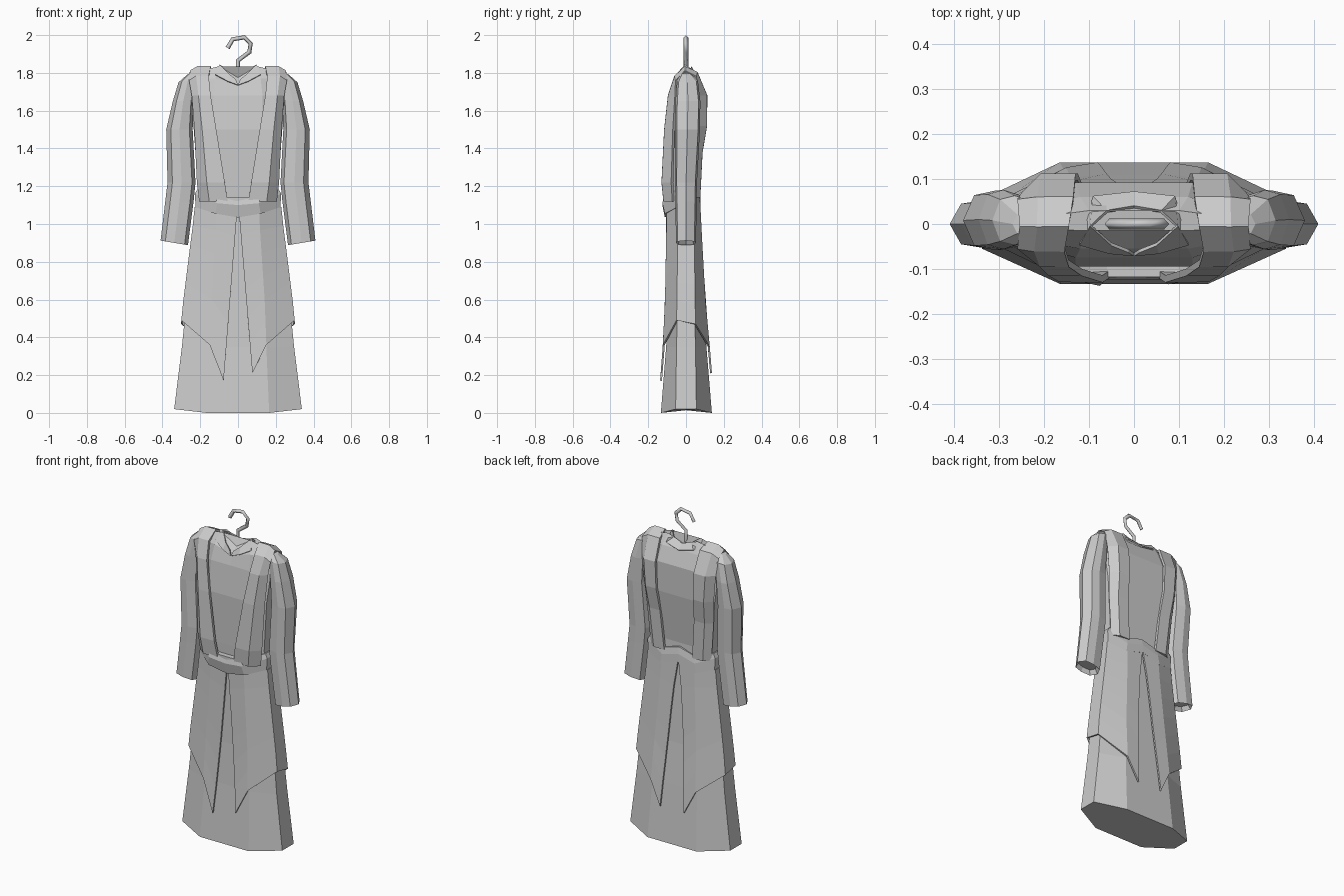
import bpy, bmesh

if "Cube" in bpy.data.objects:
    bpy.data.objects.remove(bpy.data.objects["Cube"])

# robe sections: z, half width, half flat front, front y, back y, half side depth
SECT = [(0.0, .338, .165, -.133, .137, .055), (.35, .297, .15, -.105, .108, .05),
        (.6, .272, .14, -.093, .085, .045), (1.05, .215, .11, -.085, .06, .04),
        (1.2, .205, .11, -.09, .055, .04), (1.5, .225, .13, -.095, .09, .045),
        (1.68, .25, .13, -.075, .092, .04), (1.77, .26, .12, -.055, .06, .03)]


def sect(z):
    for a, b in zip(SECT, SECT[1:]):
        if z <= b[0]:
            t = (z - a[0]) / (b[0] - a[0])
            return [p + (q - p) * t for p, q in zip(a, b)][1:]
    return SECT[-1][1:]


def grid(name, rows, closed=False, caps=False, thick=0):
    """Skin a list of point rows, optionally as a closed tube with end caps."""
    bm = bmesh.new()
    vr = [[bm.verts.new(p) for p in r] for r in rows]
    n = len(rows[0])
    for a, b in zip(vr, vr[1:]):
        for i in range(n if closed else n - 1):
            j = (i + 1) % n
            bm.faces.new((a[i], a[j], b[j], b[i]))
    if caps:
        bm.faces.new(vr[0])
        bm.faces.new(vr[-1])
    bmesh.ops.recalc_face_normals(bm, faces=bm.faces)
    me = bpy.data.meshes.new(name)
    bm.to_mesh(me)
    bm.free()
    ob = bpy.data.objects.new(name, me)
    bpy.context.collection.objects.link(ob)
    if thick:
        m = ob.modifiers.new("thickness", 'SOLIDIFY')
        m.thickness = thick
        m.offset = 0
    return ob


def ring(w, fl, yf, yb, ys, zf, zm, zs, zb):
    """Ten-sided ring with separate heights at front, flats, sides and back."""
    return [(0, yf, zf), (fl, yf, zm), (w, -ys, zs), (w, ys, zs), (fl, yb, zm),
            (0, yb, zb), (-fl, yb, zm), (-w, ys, zs), (-w, -ys, zs), (-fl, yf, zm)]


# under robe, with hem cap and neck dip
rows = []
for s in SECT:
    z = s[0]
    zs = .02 if z == 0 else z
    rows.append(ring(*s[1:], z - .03 if z > 1.7 else z, z, zs, z))
rows.append(ring(.25, .1, -.015, .03, .01, 1.775, 1.835, 1.80, 1.80))
grid("robe", rows, True, True)

# belt, dipping at the front
b = (.225, .12, -.112, .078, .045)
grid("belt", [ring(.2, .1, -.08, .05, .03, 1.05, 1.06, 1.11, 1.1),
              ring(*b, 1.035, 1.055, 1.09, 1.09),
              ring(.228, .11, -.125, .076, .045, 1.10, 1.11, 1.16, 1.14),
              ring(.215, .11, -.117, .068, .042, 1.125, 1.15, 1.185, 1.18),
              ring(.19, .09, -.085, .05, .03, 1.12, 1.15, 1.18, 1.18)], True)

for s, side in ((-1, "left"), (1, "right")):
    # overskirt half wrapping from the front slit round to the back slit
    lows = [.17 if s < 0 else .21, .36, .49, .47, .35, .21]
    rows = []
    for i in range(7):
        t = i / 6
        row = []
        for c, low in enumerate(lows):
            z = 1.09 + (low - 1.09) * t
            w, fl, yf, yb, ys = sect(z)
            o = .013
            x, y = [(.003 + .073 * t, yf - o), (fl, yf - o), (w + o, -ys),
                    (w + o, ys), (fl, yb + o), (.003 + .077 * t ** .7, yb + o)][c]
            row.append((s * x, y, z))
        rows.append(row)
    grid("overskirt_" + side, rows, thick=.01)

    # shoulder strap: z, y, inner x, outer x, from front waist to back waist
    path = [(1.12, -.112, .055, .2), (1.22, -.122, .07, .212), (1.5, -.108, .115, .225),
            (1.68, -.088, .145, .24), (1.78, -.055, .155, .255), (1.828, -.005, .145, .25),
            (1.80, .055, .135, .255), (1.68, .105, .13, .245), (1.52, .104, .125, .23),
            (1.38, .08, .115, .22), (1.14, .068, .095, .2)]
    rows = []
    for z, y, a, c in path:
        k = .6 if z < 1.75 else .9
        rows.append([(s * a, y, z), (s * (a + (c - a) * .65), y, z),
                     (s * c, y * k, z - (.022 if z > 1.75 else 0))])
    grid("strap_" + side, rows, thick=.016)

    # sleeve: z, inner x, outer x, y centre, half depth, tilt of the outer side
    sl = [(1.80, .21, .27, 0, .025, -.01), (1.76, .215, .315, .008, .055, -.01),
          (1.65, .235, .345, .01, .066, 0), (1.5, .24, .38, .008, .066, 0),
          (1.22, .225, .373, 0, .058, 0), (1.12, .235, .385, 0, .056, 0),
          (.90, .265, .41, 0, .053, .012)]
    rows = []
    for z, a, c, yc, d, tilt in sl + [(.925, .28, .392, 0, .04, .01)]:
        m, h = (a + c) / 2, (c - a) / 2
        rows.append([(s * (m + u * h), yc + v * d, z + tilt * u) for u, v in
                     ((1, 0), (.65, .85), (0, 1), (-.75, .8), (-1, 0), (-.75, -.8), (0, -1), (.65, -.85))])
    grid("sleeve_" + side, rows, True, True)

    # collar flap along the neckline
    grid("collar_" + side, [[(s * .012, -.06, 1.765), (0, -.068, 1.735)],
                            [(s * .05, -.045, 1.795), (s * .055, -.063, 1.755)],
                            [(s * .095, -.005, 1.842), (s * .12, -.045, 1.79)],
                            [(s * .06, .028, 1.818), (s * .09, .06, 1.79)],
                            [(0, .038, 1.80), (0, .07, 1.77)]], thick=.008)

# belt knot
grid("belt_knot", [[(-.06, -.118, z), (.08, -.118, z), (.075, -.085, z), (-.06, -.085, z)]
                   for z in (1.11, 1.14)], True, True)

# hanger hook
pts = [(0, 1.76), (0, 1.865), (.06, 1.91), (.067, 1.955), (.033, 1.988), (-.028, 1.978), (-.055, 1.932)]
cu = bpy.data.curves.new("hanger_hook", 'CURVE')
cu.dimensions = '3D'
cu.bevel_depth = .012
cu.bevel_resolution = 0
cu.use_fill_caps = True
sp = cu.splines.new('POLY')
sp.points.add(len(pts) - 1)
for p, (x, z) in zip(sp.points, pts):
    p.co = (x, 0, z, 1)
bpy.context.collection.objects.link(bpy.data.objects.new("hanger_hook", cu))
